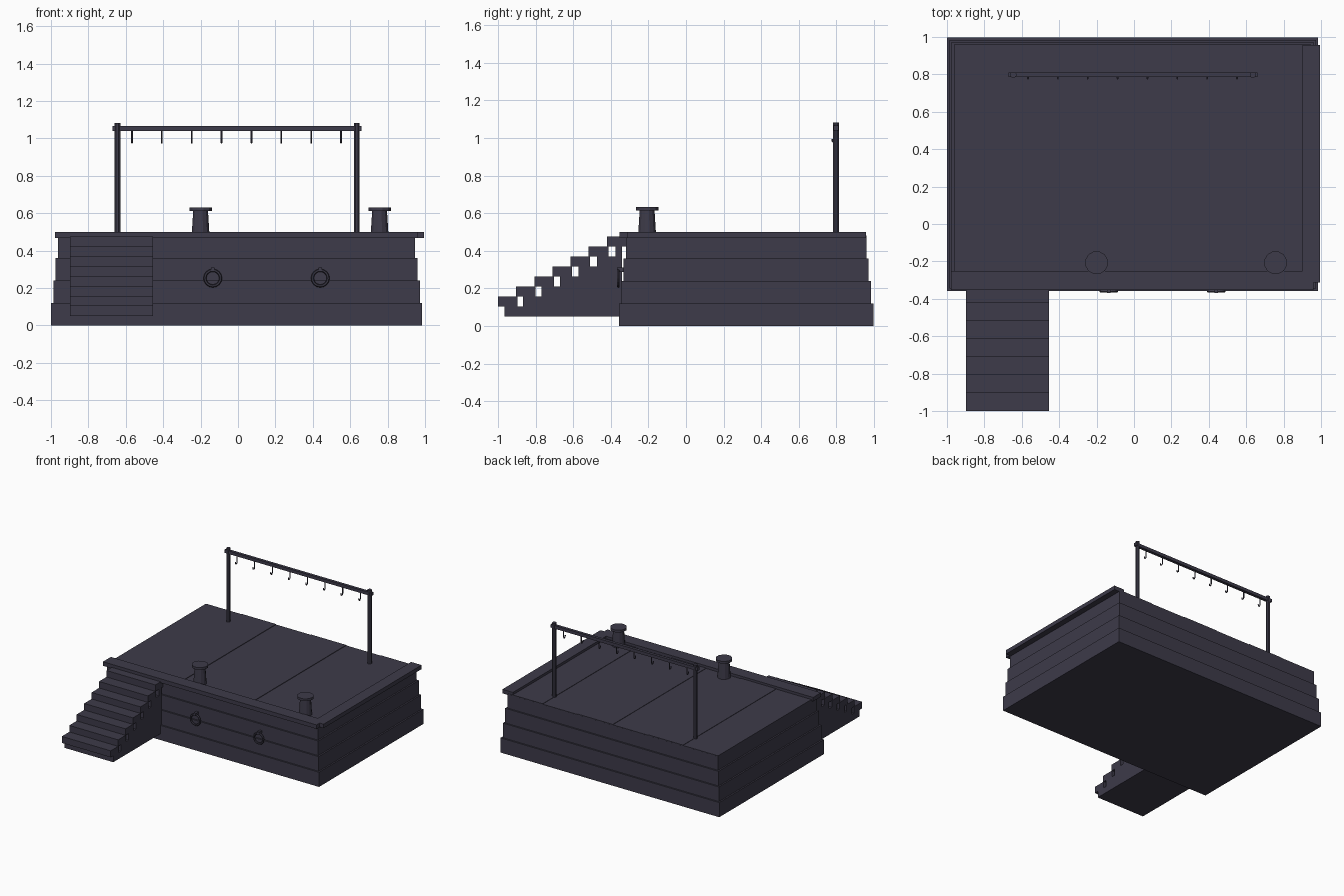
import bpy, math
from mathutils import Vector

if "Cube" in bpy.data.objects:
    bpy.data.objects.remove(bpy.data.objects["Cube"])

stone = bpy.data.materials.new("dark_slate")
stone.diffuse_color = (0.047, 0.043, 0.067, 1)
stone.use_nodes = True
stone.node_tree.nodes["Principled BSDF"].inputs["Base Color"].default_value = stone.diffuse_color


def mesh_object(name, verts, faces):
    me = bpy.data.meshes.new(name)
    me.from_pydata(verts, [], faces)
    me.materials.append(stone)
    ob = bpy.data.objects.new(name, me)
    bpy.context.collection.objects.link(ob)
    return ob


def box(name, x0, x1, y0, y1, z0, z1):
    v = [(x, y, z) for x in (x0, x1) for y in (y0, y1) for z in (z0, z1)]
    f = [(0, 1, 3, 2), (4, 6, 7, 5), (0, 4, 5, 1),
         (2, 3, 7, 6), (0, 2, 6, 4), (1, 5, 7, 3)]
    return mesh_object(name, v, f)


def lathe(name, x, y, profile, sides):
    """Closed solid turned around a vertical axis; profile = (radius, z)."""
    v, f = [], []
    for r, z in profile:
        for i in range(sides):
            a = math.tau * (i + 0.5) / sides
            v.append((x + r * math.cos(a), y + r * math.sin(a), z))
    for k in range(len(profile) - 1):
        for i in range(sides):
            j = (i + 1) % sides
            f.append((k * sides + i, k * sides + j, (k + 1) * sides + j, (k + 1) * sides + i))
    f.append(tuple(reversed(range(sides))))
    f.append(tuple(range((len(profile) - 1) * sides, len(profile) * sides)))
    return mesh_object(name, v, f)


def rod(name, pts, r, sides=6):
    """Round bar along points that lie in one y-z plane."""
    v, f = [], []
    pts = [Vector(p) for p in pts]
    for k, p in enumerate(pts):
        t = (pts[min(k + 1, len(pts) - 1)] - pts[max(k - 1, 0)]).normalized()
        u = Vector((1, 0, 0))
        w = t.cross(u)
        for i in range(sides):
            a = math.tau * i / sides
            v.append(p + r * (math.cos(a) * u + math.sin(a) * w))
    for k in range(len(pts) - 1):
        for i in range(sides):
            j = (i + 1) % sides
            f.append((k * sides + i, k * sides + j, (k + 1) * sides + j, (k + 1) * sides + i))
    f.append(tuple(reversed(range(sides))))
    f.append(tuple(range((len(pts) - 1) * sides, len(pts) * sides)))
    return mesh_object(name, v, f)


# Battered wall: four courses, each set back a little
for i in range(4):
    s = 0.0125 * i
    box(f"wall_course_{i + 1}", -1 + s, 0.985 - s, -0.357 + s, 0.997 - s,
        0.12 * i, 0.12 * (i + 1) if i < 3 else 0.474)

# Deck slabs with slightly uneven heights
rise = (0.479, 0.482, 0.478, 0.481, 0.477, 0.480)
w = (0.9475 + 0.9625) / 6
for i, z in enumerate(rise):
    x = -0.9625 + w * i
    box(f"deck_slab_{i + 1}", x, x + w, -0.32, 0.959, 0.474, z)

# Raised coping along the front and right edges
box("front_coping", -0.978, 0.96, -0.353, -0.25, 0.467, 0.5)
box("right_coping", 0.9, 0.995, -0.312, 0.957, 0.467, 0.5)

# Stairs: stepped body with overhanging treads
x0, x1, step = -0.898, -0.455, 0.0532
outline = [(-0.34, 0.05)]
for k in range(7):
    y = -0.966 + 0.0983 * k
    z = 0.05 + step * (k + 1)
    outline += [(y, z - step if k else 0.05), (y, z)]
    f = -1 + 0.0965 * k
    box(f"stair_tread_{k + 1}", x0, x1, f, f + 0.104, z, z + step)
outline.append((-0.34, 0.05 + 7 * step))
n = len(outline)
mesh_object("stair_body",
            [(x, y, z) for x in (x0, x1) for y, z in outline],
            [tuple(range(n)), tuple(reversed(range(n, 2 * n)))] +
            [(i, i + n, (i + 1) % n + n, (i + 1) % n) for i in range(n)])

# Bollards
for i, x in enumerate((-0.2, 0.757)):
    lathe(f"bollard_{i + 1}", x, -0.207,
          [(0.05, 0.474), (0.041, 0.613), (0.062, 0.613), (0.062, 0.632)], 12)

# Mooring rings hung from staples
for i, x in enumerate((-0.135, 0.44)):
    bpy.ops.mesh.primitive_torus_add(location=(x, -0.36, 0.253), rotation=(math.pi / 2, 0, 0),
                                     major_radius=0.042, minor_radius=0.008,
                                     major_segments=16, minor_segments=6)
    ring = bpy.context.object
    ring.name = f"mooring_ring_{i + 1}"
    ring.data.materials.append(stone)
    box(f"ring_staple_{i + 1}", x - 0.009, x + 0.009, -0.368, -0.32, 0.288, 0.31)

# Hanging rack: two posts, a rail and eight hooks
for side, x in (("left", -0.645), ("right", 0.635)):
    lathe(f"rack_post_{side}", x, 0.798, [(0.017, 0.474), (0.017, 1.083)], 8)
box("rack_rail", -0.672, 0.66, 0.786, 0.81, 1.04, 1.066)
for i in range(8):
    x = -0.567 + 0.1597 * i
    rod(f"hook_{i + 1}", [(x, 0.798, 1.045), (x, 0.798, 0.985), (x, 0.794, 0.978),
                          (x, 0.786, 0.976), (x, 0.779, 0.981), (x, 0.777, 0.995)], 0.0045)

# Make all normals face outward
import bmesh
for ob in bpy.data.objects:
    bm = bmesh.new()
    bm.from_mesh(ob.data)
    bmesh.ops.recalc_face_normals(bm, faces=bm.faces)
    bm.to_mesh(ob.data)
    bm.free()
